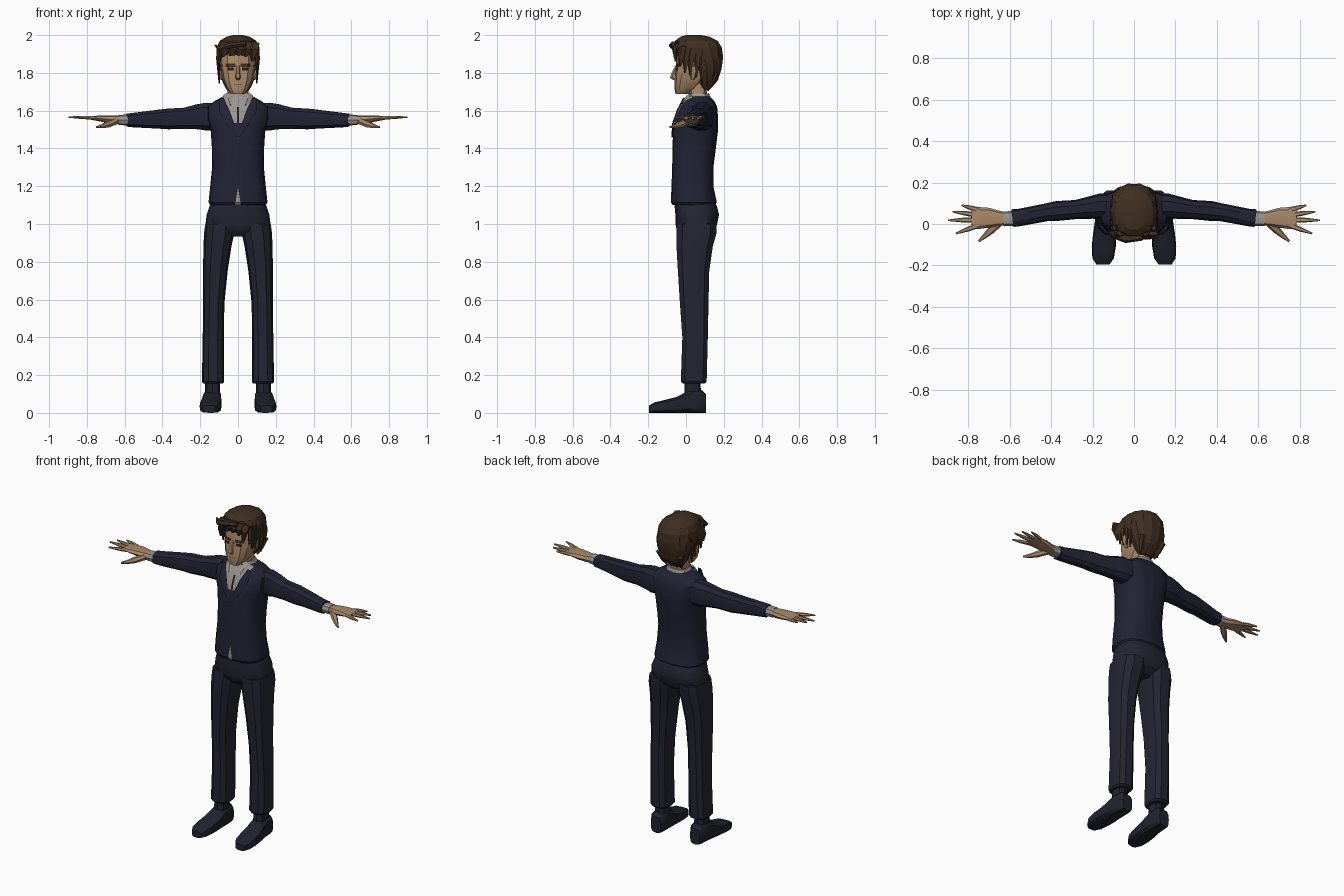
import bpy, bmesh, math
from mathutils import Vector


def material(name, r, g, b):
    m = bpy.data.materials.new(name)
    m.diffuse_color = (r, g, b, 1)
    return m


SUIT = material("navy_suit", 0.0155, 0.017, 0.035)
TROUSER = material("navy_trousers", 0.018, 0.018, 0.033)
SHOE = material("dark_navy_shoes", 0.015, 0.016, 0.028)
SHIRT = material("grey_shirt", 0.33, 0.30, 0.28)
SKIN = material("skin", 0.40, 0.25, 0.14)
HAIR = material("brown_hair", 0.052, 0.028, 0.015)
DARK = material("dark_detail", 0.02, 0.013, 0.01)
LIP = material("lip", 0.22, 0.11, 0.06)


def outline(n, p):
    """Unit superellipse; p = 1 is round, smaller is boxier."""
    pts = []
    for i in range(n):
        c, s = math.cos(2 * math.pi * i / n), math.sin(2 * math.pi * i / n)
        pts.append((math.copysign(abs(c) ** p, c), math.copysign(abs(s) ** p, s)))
    return pts


def skin_rings(name, rings, mats, mirror=False, angle=30):
    """Join matching rings of points into a closed body."""
    bm = bmesh.new()
    loops = [[bm.verts.new(v) for v in ring] for ring in rings]
    n = len(loops[0])
    for a, b in zip(loops, loops[1:]):
        for i in range(n):
            j = (i + 1) % n
            bm.faces.new((a[i], a[j], b[j], b[i]))
    bm.faces.new(loops[0])
    bm.faces.new(loops[-1])
    bmesh.ops.recalc_face_normals(bm, faces=bm.faces)
    me = bpy.data.meshes.new(name)
    bm.to_mesh(me)
    bm.free()
    ob = bpy.data.objects.new(name, me)
    bpy.context.collection.objects.link(ob)
    for m in mats:
        me.materials.append(m)
    bpy.ops.object.select_all(action='DESELECT')
    ob.select_set(True)
    bpy.context.view_layer.objects.active = ob
    bpy.ops.object.shade_smooth_by_angle(angle=math.radians(angle))
    if mirror:
        ob.modifiers.new("mirror", 'MIRROR').use_mirror_merge = False
    return ob


def stack(name, rows, mats, n=12, p=0.75, x=0, ridge=0, **kw):
    """Upright body from rows of (z, half width, front y, back y[, centre x])."""
    rings = []
    for row in rows:
        z, hw, y0, y1 = row[:4]
        cx = row[4] if len(row) > 4 else x
        ring = []
        for i, (u, v) in enumerate(outline(n, p)):
            k = 1 - ridge * (i % 2)
            ring.append((cx + u * hw * k, (y0 + y1) / 2 + v * (y1 - y0) / 2 * k, z))
        rings.append(ring)
    return skin_rings(name, rings, mats, **kw)


def tube(name, pts, mats, n=8, p=0.8, up=(0, 0, 1), axis=None, **kw):
    """Body along a path of (x, y, z, half width, half height)."""
    rings = []
    for i, (x, y, z, w, h) in enumerate(pts):
        a, b = pts[max(i - 1, 0)], pts[min(i + 1, len(pts) - 1)]
        d = Vector(axis) if axis else (Vector(b[:3]) - Vector(a[:3])).normalized()
        side = d.cross(Vector(up)).normalized()
        top = side.cross(d)
        rings.append([Vector((x, y, z)) + side * u * w + top * v * h for u, v in outline(n, p)])
    return skin_rings(name, rings, mats, **kw)


def paint(ob, planes, rule):
    """Cut the surface along planes, then colour faces by their centre."""
    bm = bmesh.new()
    bm.from_mesh(ob.data)
    for co, no in planes:
        bmesh.ops.bisect_plane(bm, geom=bm.verts[:] + bm.edges[:] + bm.faces[:],
                               plane_co=co, plane_no=no, dist=1e-5)
    for f in bm.faces:
        f.material_index = rule(f.calc_center_median())
    bm.to_mesh(ob.data)
    bm.free()


def level(*zs):
    return [((0, 0, z), (0, 0, 1)) for z in zs]


def upright(*xs):
    return [((s * x, 0, 0), (1, 0, 0)) for x in xs for s in (-1, 1)]


# Jacket body with shirt opening, placket and shirt tail
jacket = stack("jacket", [
    (1.10, .145, -.07, .15), (1.115, .156, -.08, .163), (1.20, .147, -.077, .145),
    (1.30, .137, -.073, .145), (1.40, .138, -.072, .158), (1.50, .145, -.068, .17),
    (1.56, .165, -.058, .17), (1.62, .165, -.033, .165), (1.65, .125, -.015, .15),
    (1.675, .08, .0, .125)], [SUIT, SHIRT, DARK], n=16)
V = 0.42


def jacket_colour(c):
    if c.y > 0.03:
        return 0
    if c.z > 1.535 and abs(c.x) < (c.z - 1.46) * V:
        return 2 if abs(c.x) < .006 and c.z < 1.62 else 1
    return 1 if abs(c.x) < (1.195 - c.z) * .16 else 0


paint(jacket, [((0, 0, 1.46), (s, 0, -V)) for s in (-1, 1)]
      + [((0, 0, 1.195), (s, 0, .16)) for s in (-1, 1)]
      + level(1.535) + upright(.006), jacket_colour)

# Lapels running down to the point of the V
tube("lapel", [(.088, -.012, 1.665, .012, .004), (.072, -.046, 1.60, .026, .004),
               (.038, -.07, 1.53, .018, .004), (.006, -.073, 1.46, .006, .004)], [SUIT],
     n=4, p=1, up=(0, -1, 0), mirror=True)

# Shirt collar and its two points
stack("shirt_collar", [(1.65, .08, .0, .13), (1.675, .072, .005, .128), (1.69, .062, .015, .122)], [SHIRT])
tube("collar_point", [(.06, .022, 1.688, .02, .006), (.05, -.004, 1.663, .024, .006),
                      (.04, -.033, 1.63, .004, .004)], [SHIRT], n=4, up=(0, -1, 0), mirror=True)

# Sleeves, cuffs and hands
tube("sleeve", [(.10, .085, 1.57, .06, .07), (.165, .085, 1.568, .062, .077), (.205, .08, 1.568, .055, .07),
                (.28, .07, 1.56, .046, .058), (.37, .063, 1.556, .048, .057), (.42, .057, 1.555, .043, .052),
                (.55, .032, 1.55, .042, .04), (.587, .028, 1.55, .043, .036)], [SUIT], n=10, mirror=True)
tube("cuff", [(.57, .028, 1.55, .036, .029), (.632, .025, 1.551, .035, .027)], [SHIRT], mirror=True)
tube("palm", [(.61, .025, 1.551, .029, .023), (.655, .028, 1.552, .037, .023), (.70, .03, 1.556, .048, .019),
              (.75, .029, 1.56, .053, .013), (.785, .027, 1.562, .047, .009)], [SKIN], mirror=True)
for label, base, tip in [("little", (.75, .068), (.832, .09)), ("ring", (.76, .044), (.876, .06)),
                         ("middle", (.765, .02), (.897, .018)), ("index", (.755, -.008), (.86, -.046))]:
    mid = [(a + b) / 2 for a, b in zip(base, tip)]
    tube(label + "_finger", [(*base, 1.561, .013, .010), (*mid, 1.564, .011, .009),
                             (*tip, 1.566, .004, .004)], [SKIN], n=6, mirror=True)
tube("thumb", [(.645, .01, 1.545, .018, .018), (.69, -.03, 1.527, .018, .017),
               (.72, -.058, 1.517, .012, .011), (.75, -.084, 1.513, .005, .005)], [SKIN], n=6, mirror=True)

# Trousers: hips and two legs
stack("trouser_hips", [(.935, .05, -.02, .11), (.97, .13, -.05, .155), (1.0, .172, -.056, .165),
                       (1.05, .166, -.056, .175), (1.09, .152, -.06, .165), (1.125, .14, -.058, .15)],
      [TROUSER], n=16)
stack("trouser_leg", [
    (.155, .052, -.02, .10, .132), (.165, .059, -.03, .112, .132), (.40, .056, -.022, .118, .131),
    (.58, .056, -.035, .122, .128), (.75, .065, -.046, .126, .12), (.88, .074, -.054, .145, .109),
    (.95, .08, -.055, .165, .10), (1.0, .075, -.053, .165, .098)], [TROUSER], n=10, mirror=True)

# Socks and shoes
stack("sock", [(.09, .04, -.01, .08), (.20, .038, -.005, .075)], [SHOE], x=.135, n=8, mirror=True)
tube("shoe", [(x, y, h / 2, w, h / 2) for x, y, w, h in [
    (.135, .105, .034, .10), (.136, .085, .046, .12), (.137, .03, .05, .122), (.139, -.005, .052, .108),
    (.142, -.05, .056, .084), (.146, -.11, .058, .069), (.149, -.165, .052, .056),
    (.15, -.195, .032, .04)]], [SHOE], n=12, p=.6, axis=(0, -1, 0), mirror=True)

# Neck, head with painted features, nose and ears
stack("neck", [(1.64, .062, .01, .115), (1.69, .055, .012, .112), (1.78, .055, .01, .11)], [SKIN], n=10)
head = stack("head", [
    (1.688, .034, -.055, .02), (1.715, .058, -.061, .06), (1.76, .079, -.06, .10), (1.80, .087, -.058, .13),
    (1.85, .092, -.053, .15), (1.89, .092, -.05, .15), (1.94, .08, -.04, .14)],
    [SKIN, HAIR, DARK, LIP])


def face_colour(c):
    x = abs(c.x)
    if c.y > -.02:
        return 0
    if 1.832 < c.z < 1.85 and .014 < x < .066:
        return 1
    if 1.812 < c.z < 1.828 and .022 < x < .056:
        return 2
    return 3 if 1.735 < c.z < 1.741 and x < .022 else 0


paint(head, level(1.735, 1.741, 1.812, 1.828, 1.832, 1.85) + upright(.014, .022, .056, .066), face_colour)
tube("nose", [(0, -.05, 1.838, .008, .008), (0, -.068, 1.795, .011, .011), (0, -.073, 1.776, .015, .013),
              (0, -.062, 1.765, .01, .006)], [SKIN], n=6, up=(0, -1, 0), mirror=False)
tube("ear", [(.085, .035, 1.765, .009, .008), (.097, .04, 1.80, .018, .010), (.099, .045, 1.835, .018, .010)],
     [SKIN], n=6, up=(1, 0, 0), mirror=True)

# Hair: ridged cap, then loose locks around the hairline
stack("hair_cap", [
    (1.71, .046, .075, .125), (1.76, .084, .055, .17), (1.82, .105, .035, .19), (1.87, .114, .0, .197),
    (1.893, .114, -.05, .198), (1.935, .114, -.07, .192), (1.97, .096, -.06, .17),
    (1.992, .06, -.03, .125), (2.0, .025, .0, .08)], [HAIR], n=28, p=.9, ridge=.04, angle=20)
# side locks (position along the head, length)
for i, (y, low) in enumerate([(-.03, 1.835), (-.005, 1.80), (.022, 1.785), (.055, 1.775), (.085, 1.745)]):
    tube("side_lock_%d" % (i + 1), [(.094, y + .015, 1.94, .018, .012), (.104, y + .004, 1.88, .02, .013),
                                    (.099, y, low, .004, .004)], [HAIR], n=5, up=(1, 0, 0), mirror=True)
# nape locks
for i, x in enumerate((.02, .058)):
    tube("nape_lock_%d" % (i + 1), [(x * 1.2, .165, 1.80, .025, .012), (x, .14, 1.745, .02, .012),
                                    (x * .9, .115, 1.705, .004, .004)], [HAIR], n=5, up=(0, 1, 0), mirror=True)
# swept fringe, rising toward the flick at one side
for i, (x, z) in enumerate([(-.075, 1.885), (-.035, 1.89), (.005, 1.892), (.045, 1.885), (.08, 1.862)]):
    tube("fringe_lock_%d" % (i + 1), [(x + .012, -.045, 1.96, .026, .012), (x + .004, -.062, 1.925, .027, .013),
                                      (x - .004, -.054, z, .007, .006)], [HAIR], n=5, up=(0, -1, 0))
tube("hair_flick", [(.04, -.06, 1.955, .02, .014), (-.04, -.068, 1.945, .024, .016),
                    (-.095, -.05, 1.928, .02, .014), (-.122, -.038, 1.946, .004, .004)], [HAIR], n=6)
